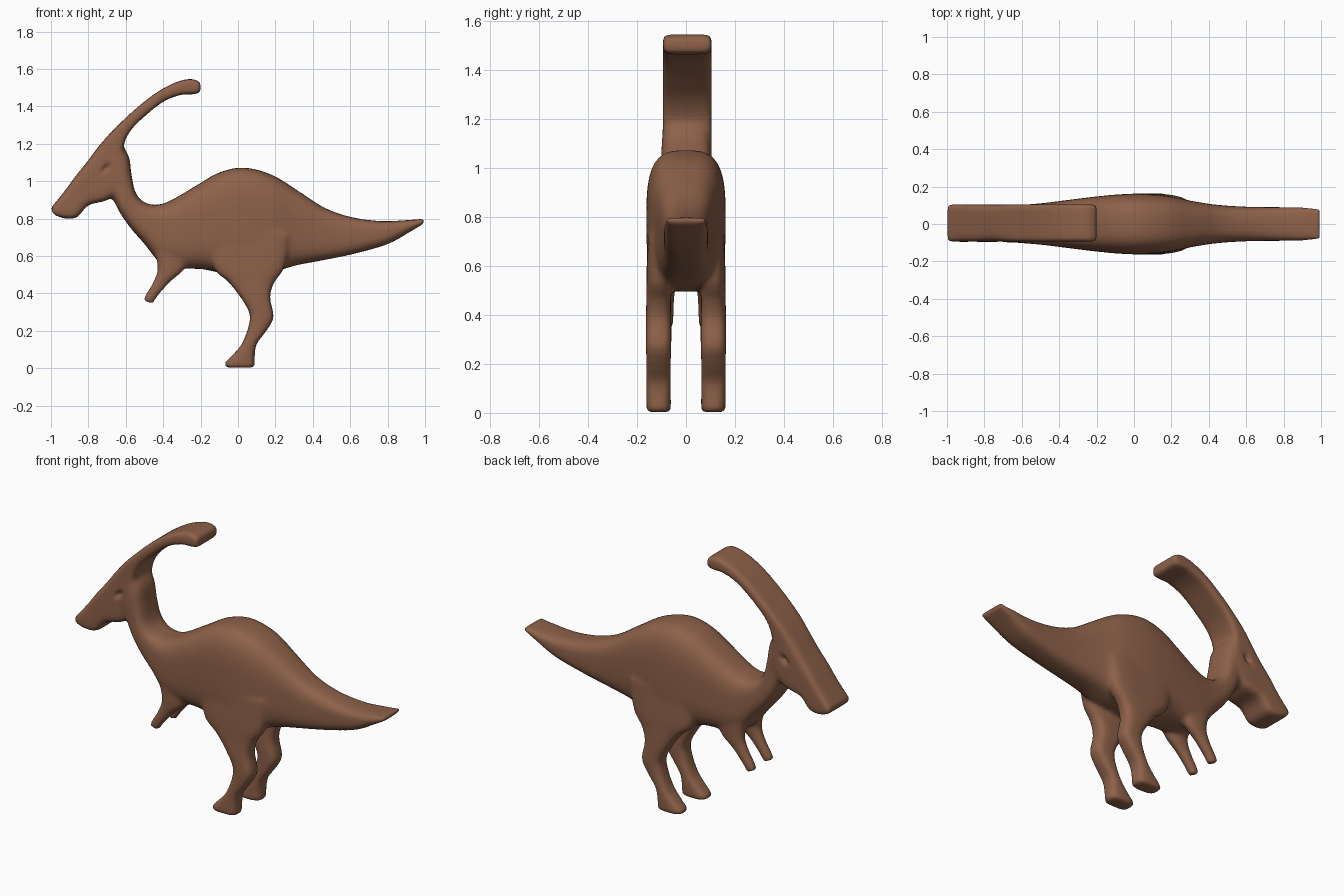
import bpy, bmesh, math
from mathutils import Vector

cube = bpy.data.objects.get("Cube")
if cube:
    bpy.data.objects.remove(cube, do_unlink=True)

skin = bpy.data.materials.new("warm brown skin")
skin.use_nodes = True
BROWN = (0.27, 0.12, 0.068, 1)
skin.diffuse_color = BROWN
bsdf = skin.node_tree.nodes["Principled BSDF"]
bsdf.inputs["Base Color"].default_value = BROWN
bsdf.inputs["Roughness"].default_value = 0.7


def spline(rows, steps=6):
    """Catmull-Rom interpolation through rows of section values."""
    pts = [Vector(r) for r in rows]
    pts = [pts[0] * 2 - pts[1]] + pts + [pts[-1] * 2 - pts[-2]]
    for i in range(1, len(pts) - 2):
        a, b, c, d = pts[i - 1:i + 3]
        for s in range(steps):
            t = s / steps
            yield 0.5 * (2 * b + (c - a) * t + (2 * a - 5 * b + 4 * c - d) * t ** 2
                         + (3 * b - a - 3 * c + d) * t ** 3)
    yield pts[-2]


def loft(bm, rows, power, y=0.0, sides=40):
    """Each row: one edge (x, z), opposite edge (x, z), half width."""
    rings = []
    for ax, az, bx, bz, w in spline(rows):
        ring = []
        for k in range(sides):
            t = math.tau * k / sides
            u, v = (math.copysign(abs(f) ** (2 / power), f) for f in (math.cos(t), math.sin(t)))
            f = (1 - u) / 2
            ring.append(bm.verts.new((ax + (bx - ax) * f, y + w * v, az + (bz - az) * f)))
        rings.append(ring)
    faces = [bm.faces.new(rings[0]), bm.faces.new(rings[-1][::-1])]
    for r, q in zip(rings, rings[1:]):
        for k in range(sides):
            n = (k + 1) % sides
            faces.append(bm.faces.new((r[k], q[k], q[n], r[n])))
    bmesh.ops.recalc_face_normals(bm, faces=faces)


# Tail, trunk and neck: upper edge, lower edge, half width
trunk = [
    (1.00, .80, .99, .772, .085), (.90, .792, .92, .73, .088), (.76, .787, .80, .664, .09),
    (.60, .81, .62, .612, .092), (.46, .86, .44, .575, .102), (.32, .95, .31, .55, .122),
    (.18, 1.035, .19, .515, .15), (.03, 1.073, .05, .495, .162), (-.10, 1.047, -.07, .505, .158),
    (-.21, .985, -.19, .53, .147), (-.31, .925, -.31, .535, .134), (-.385, .886, -.42, .57, .122),
    (-.45, .874, -.50, .665, .113), (-.51, .893, -.57, .745, .107), (-.55, .945, -.63, .83, .103),
    (-.57, 1.04, -.68, .93, .10), (-.58, 1.12, -.72, 1.02, .10), (-.605, 1.175, -.73, 1.14, .095),
]
# Snout, skull and swept-back crest: upper edge, lower edge, half width
head = [
    (-1.003, .855, -.985, .822, .098), (-.965, .90, -.93, .802, .10), (-.92, .957, -.86, .808, .10),
    (-.87, 1.025, -.80, .872, .10), (-.81, 1.10, -.69, .905, .10), (-.75, 1.18, -.61, 1.0, .10),
    (-.69, 1.25, -.615, 1.17, .10), (-.62, 1.32, -.575, 1.27, .10), (-.53, 1.402, -.49, 1.355, .10),
    (-.43, 1.478, -.395, 1.428, .10), (-.33, 1.53, -.305, 1.462, .10), (-.25, 1.547, -.245, 1.464, .10),
    (-.20, 1.53, -.20, 1.474, .098),
]
# Hind leg: front edge, back edge, half width
leg = [
    (-.15, .72, .28, .72, .045), (-.13, .54, .25, .545, .05), (-.05, .46, .195, .46, .05),
    (.02, .37, .172, .38, .052), (.062, .29, .19, .275, .052), (.055, .22, .155, .205, .05),
    (.02, .13, .10, .13, .05), (-.03, .07, .09, .07, .05), (-.073, .025, .09, .025, .05),
    (-.06, .003, .085, .003, .048),
]
# Arm: front edge, back edge, half width
arm = [
    (-.46, .66, -.24, .62, .04), (-.43, .54, -.29, .525, .036), (-.455, .46, -.365, .46, .03),
    (-.49, .40, -.43, .385, .028), (-.51, .365, -.455, .345, .025),
]

bm = bmesh.new()
loft(bm, trunk, 3.2)
loft(bm, head, 6, 0.005)
for side in (-1, 1):
    loft(bm, leg, 3.2, side * 0.112)
    loft(bm, arm, 2.4, side * 0.078)
mesh = bpy.data.meshes.new("crested_dinosaur_lofts")
bm.to_mesh(mesh)
bm.free()
body = bpy.data.objects.new("crested_dinosaur", mesh)
bpy.context.collection.objects.link(body)

# Fuse the lofts into one soft skin
fuse = body.modifiers.new("fuse", 'REMESH')
fuse.mode = 'VOXEL'
fuse.voxel_size = 0.011
soften = body.modifiers.new("soften", 'SMOOTH')
soften.factor = 0.5
soften.iterations = 9
graph = bpy.context.evaluated_depsgraph_get()
fused = bpy.data.meshes.new_from_object(body.evaluated_get(graph))
body.modifiers.clear()
body.data = fused
bpy.data.meshes.remove(mesh)

# Press a slanted eye dimple into each side of the skull
for v in fused.vertices:
    dx, dz = v.co.x + 0.705, v.co.z - 1.07
    along, across = (dx + dz) * 0.707, (dz - dx) * 0.707
    v.co.y *= 1 - 0.22 * math.exp(-(along / 0.026) ** 2 - (across / 0.013) ** 2)

fused.materials.clear()
fused.materials.append(skin)
for p in fused.polygons:
    p.use_smooth = True
    p.material_index = 0
